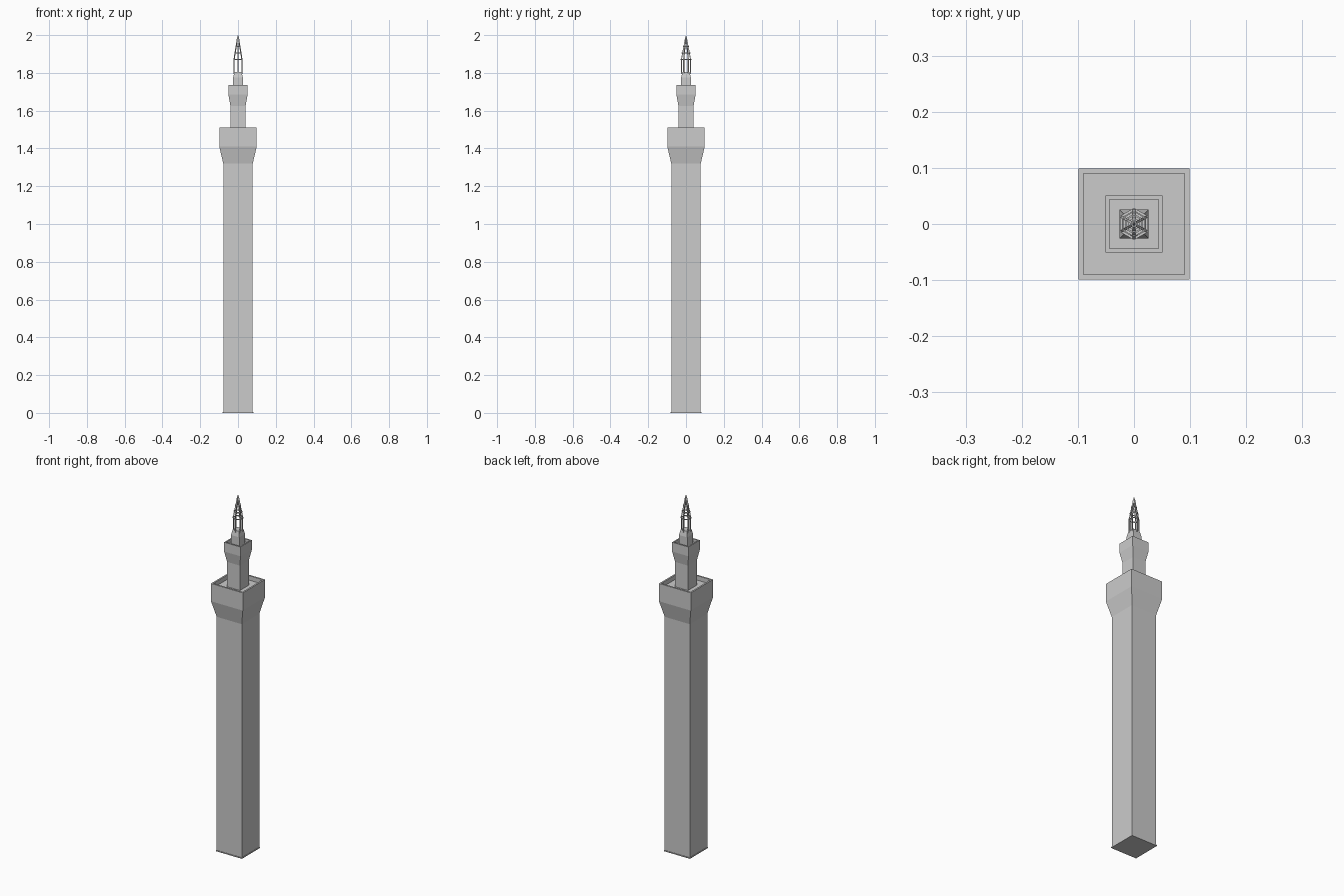
import bpy, bmesh, math
from mathutils import Vector

if "Cube" in bpy.data.objects:
    bpy.data.objects.remove(bpy.data.objects["Cube"])


def finish(name, bm):
    bmesh.ops.recalc_face_normals(bm, faces=bm.faces)
    me = bpy.data.meshes.new(name)
    bm.to_mesh(me)
    bm.free()
    ob = bpy.data.objects.new(name, me)
    bpy.context.collection.objects.link(ob)
    return ob


def loft(name, profile, sides=4, rot=math.pi / 4):
    """Stack of polygon rings from (radius, z) pairs, capped at both ends.
    For squares the radius is the half width."""
    k = math.sqrt(2) if sides == 4 else 1
    bm = bmesh.new()
    rings = []
    for r, z in profile:
        rings.append([bm.verts.new((r * k * math.cos(rot + i * math.tau / sides),
                                    r * k * math.sin(rot + i * math.tau / sides), z))
                      for i in range(sides)])
    for a, b in zip(rings, rings[1:]):
        for i in range(sides):
            j = (i + 1) % sides
            bm.faces.new((a[i], a[j], b[j], b[i]))
    bm.faces.new(rings[0][::-1])
    bm.faces.new(rings[-1])
    return finish(name, bm)


def beam_frame(name, paths, size):
    """Thin square bars along each segment of the given point paths."""
    bm = bmesh.new()
    for path in paths:
        for p, q in zip(path, path[1:]):
            d = (q - p).normalized()
            out = Vector((p.x + q.x, p.y + q.y, 0)).normalized()
            u = d.cross(out).normalized()
            v = d.cross(u)
            h = size / 2
            ends = [[bm.verts.new(c + u * h * s + v * h * t)
                     for s, t in ((-1, -1), (1, -1), (1, 1), (-1, 1))]
                    for c in (p - d * h * 0.5, q + d * h * 0.5)]
            a, b = ends
            for i in range(4):
                j = (i + 1) % 4
                bm.faces.new((a[i], a[j], b[j], b[i]))
            bm.faces.new(a[::-1])
            bm.faces.new(b)
    return finish(name, bm)


# Plinth, main shaft and flared balcony with recessed floor
loft("base_plinth", [(0.081, 0), (0.081, 0.005)])
loft("main_shaft", [(0.078, 0.004), (0.078, 1.32), (0.099, 1.41),
                    (0.099, 1.51), (0.09, 1.51), (0.09, 1.485)])

# Upper shaft with smaller balcony
loft("upper_shaft", [(0.04, 1.48), (0.04, 1.625), (0.051, 1.685),
                     (0.051, 1.737), (0.044, 1.737), (0.044, 1.72)])

# Lantern pedestal
loft("lantern_pedestal", [(0.026, 1.715), (0.026, 1.775), (0.019, 1.805)])


# Open six-sided lantern cage
def hex_point(i, r, z):
    a = math.pi / 2 + i * math.pi / 3
    return Vector((r * math.cos(a), r * math.sin(a), z))


levels = [(0.024, 1.795), (0.024, 1.87), (0.018, 1.905), (0.011, 1.94), (0.003, 1.985)]
beam_frame("lantern_posts",
           [[hex_point(i, r, z) for r, z in levels] for i in range(6)], 0.0045)
beam_frame("lantern_rings",
           [[hex_point(i, r + 0.002, z) for i in range(7)] for r, z in levels[1:4]], 0.0045)

# Tip spike
loft("tip_spike", [(0.004, 1.965), (0.003, 1.985), (0.001, 2.0)], 6, 0)
